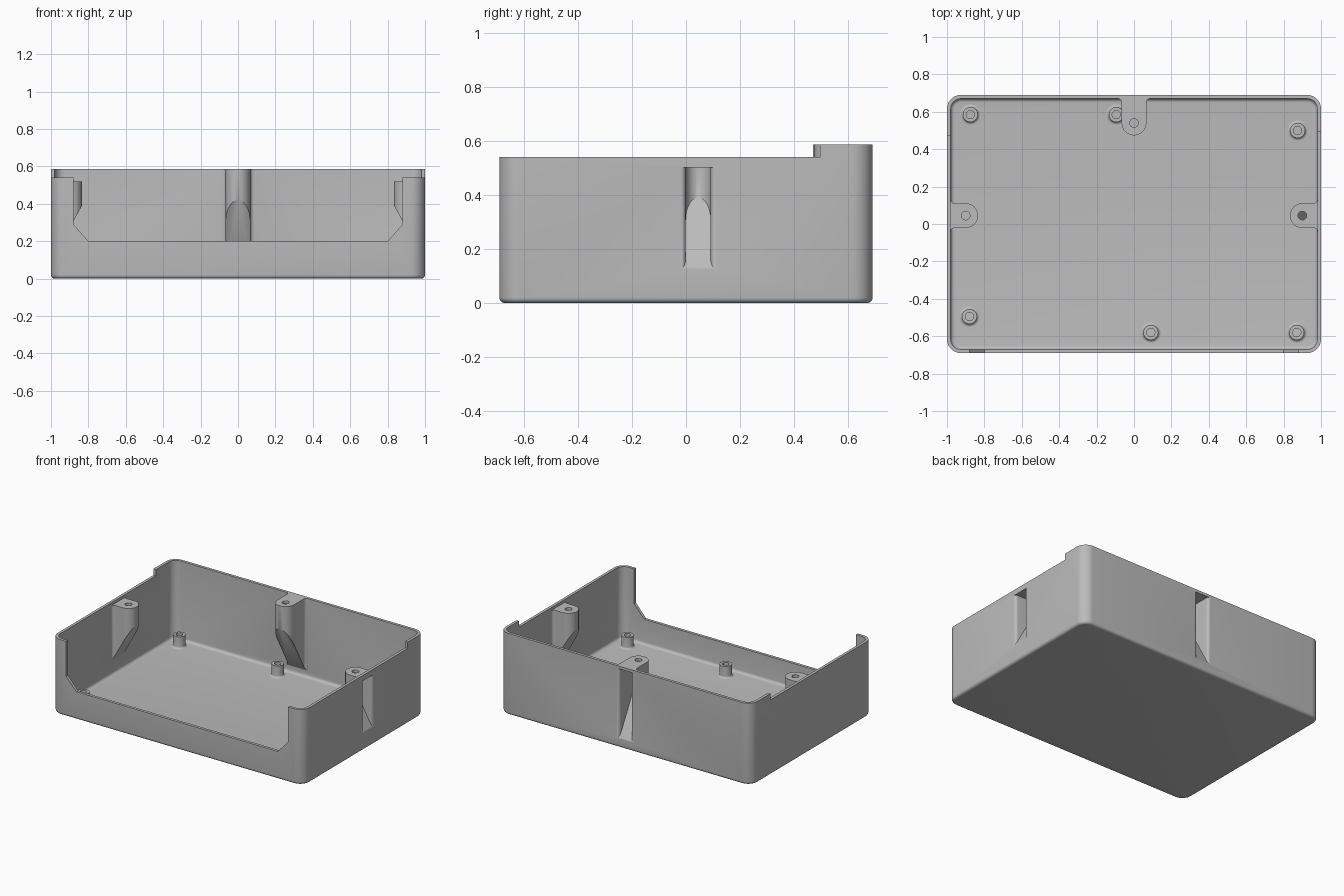
import bpy, bmesh, math
from mathutils import Matrix, Vector

if "Cube" in bpy.data.objects:
    bpy.data.objects.remove(bpy.data.objects["Cube"])

grey = bpy.data.materials.new("plain grey")
grey.diffuse_color = (0.5, 0.5, 0.5, 1)
grey.use_nodes = True
grey.node_tree.nodes["Principled BSDF"].inputs["Base Color"].default_value = grey.diffuse_color


def to_object(name, bm):
    bmesh.ops.recalc_face_normals(bm, faces=bm.faces[:])
    me = bpy.data.meshes.new(name)
    bm.to_mesh(me)
    bm.free()
    me.materials.append(grey)
    ob = bpy.data.objects.new(name, me)
    bpy.context.collection.objects.link(ob)
    return ob


def prism(pts, z0, z1):
    """Extrude a plan outline from z0 to z1."""
    bm = bmesh.new()
    base = bm.faces.new([bm.verts.new((x, y, z0)) for x, y in pts])
    top = bmesh.ops.extrude_face_region(bm, geom=[base])["geom"]
    bmesh.ops.translate(bm, vec=(0, 0, z1 - z0),
                        verts=[v for v in top if isinstance(v, bmesh.types.BMVert)])
    bmesh.ops.recalc_face_normals(bm, faces=bm.faces[:])
    return bm


def arc(cx, cy, r, a0, a1, n):
    return [(cx + r * math.cos(math.radians(a0 + (a1 - a0) * i / n)),
             cy + r * math.sin(math.radians(a0 + (a1 - a0) * i / n))) for i in range(n + 1)]


def rounded_box(name, hx, hy, r, z0, z1, fillet):
    """Rounded rectangle prism with a filleted bottom edge."""
    pts = []
    for sx, sy, a in ((1, 1, 0), (-1, 1, 90), (-1, -1, 180), (1, -1, 270)):
        pts += arc(sx * (hx - r), sy * (hy - r), r, a, a + 90, 10)
    bm = prism(pts, z0, z1)
    edges = [e for e in bm.edges if all(abs(v.co.z - z0) < 1e-5 for v in e.verts)]
    bmesh.ops.bevel(bm, geom=edges, offset=fillet, segments=5, profile=0.5, affect='EDGES')
    return to_object(name, bm)


def boss(name, place, r, wall, flare, extra, top, z_slope):
    """Tab with round nose at the origin, flaring into a wall at u = wall,
    its underside sloping down and outward from the nose."""
    side = arc(wall - flare, r + flare, flare, 270, 360, 6) + [(wall + extra, r + flare)]
    pts = arc(0, 0, r, 270, 90, 24) + side + [(u, -v) for u, v in reversed(side)]
    bm = prism(pts, -0.5, top)
    cut = bmesh.ops.bisect_plane(bm, geom=bm.verts[:] + bm.edges[:] + bm.faces[:],
                                 plane_co=(-r, 0, z_slope), plane_no=(-1.8, 0, -1),
                                 clear_outer=True)
    rim = [e for e in cut["geom_cut"] if isinstance(e, bmesh.types.BMEdge)]
    bmesh.ops.contextual_create(bm, geom=rim)
    bm.transform(place)
    return to_object(name, bm)


def boolean(target, tool, op):
    mod = target.modifiers.new(op, 'BOOLEAN')
    mod.operation, mod.solver, mod.object = op, 'EXACT', tool
    bpy.context.view_layer.objects.active = target
    bpy.ops.object.modifier_apply(modifier=mod.name)
    bpy.data.objects.remove(tool)


# Tray shell
tray = rounded_box("tray", 1.0, 0.69, 0.075, 0, 0.585, 0.02)
boolean(tray, rounded_box("cavity", 0.98, 0.67, 0.055, 0.02, 0.8, 0.02), 'DIFFERENCE')

# Lowered rim on front and sides
boolean(tray, to_object("rim_cut", prism([(-2, -2), (2, -2), (2, 0.495), (0.5, 0.495),
                                          (0.5, 0.47), (-2, 0.47)], 0.54, 1)), 'DIFFERENCE')

# Front opening with chamfered lower corners
half = [(0.8, 0.2), (0.88, 0.29), (0.88, 1)]
bm = prism(half + [(-x, z) for x, z in reversed(half)], 0.63, 0.9)
bm.transform(Matrix.Rotation(math.radians(90), 4, 'X'))
boolean(tray, to_object("front_opening", bm), 'DIFFERENCE')

# Hollow screw bosses: hole centre, outward angle, distance to inner wall, top, slope start
for x, y, ang, wall, top, zs in ((0.9, 0.045, 0, 0.08, 0.52, 0.39),
                                 (-0.9, 0.045, 180, 0.08, 0.52, 0.39),
                                 (0, 0.54, 90, 0.13, 0.585, 0.42)):
    place = Matrix.Translation((x, y, 0)) @ Matrix.Rotation(math.radians(ang), 4, 'Z')
    boolean(tray, boss("boss", place, 0.066, wall, 0.02, 0.01, top, zs), 'UNION')
    boolean(tray, boss("recess", place, 0.046, wall + 0.02, 0.02, 0.05, top - 0.02, zs), 'DIFFERENCE')
    hole = prism(arc(x, y, 0.023, 0, 345, 23), top - 0.06, top + 0.1)
    boolean(tray, to_object("screw_hole", hole), 'DIFFERENCE')

# Standoffs on the floor, turned from a profile with a small base fillet
profile = [(0.055, 0.018)] + [(r, z) for r, z in arc(0.055, 0.035, 0.015, 270, 180, 5)]
profile += [(0.04, 0.105), (0.022, 0.105), (0.022, 0.018)]
standoffs = []
for i, (x, y) in enumerate(((-0.875, 0.585), (-0.095, 0.585), (0.875, 0.5),
                            (-0.88, -0.495), (0.09, -0.58), (0.87, -0.58))):
    bm = bmesh.new()
    vs = [bm.verts.new((r, 0, z)) for r, z in profile]
    es = [bm.edges.new((vs[k], vs[(k + 1) % len(vs)])) for k in range(len(vs))]
    bmesh.ops.spin(bm, geom=vs + es, cent=(0, 0, 0), axis=(0, 0, 1),
                   angle=2 * math.pi, steps=32, use_duplicate=False)
    bmesh.ops.remove_doubles(bm, verts=bm.verts[:], dist=1e-4)
    bm.transform(Matrix.Translation((x, y, 0)))
    standoffs.append(to_object(f"standoff_{i + 1}", bm))

# Smooth curves, crisp edges
bpy.ops.object.select_all(action='DESELECT')
for ob in [tray] + standoffs:
    ob.select_set(True)
bpy.context.view_layer.objects.active = tray
bpy.ops.object.shade_smooth_by_angle(angle=math.radians(30))
